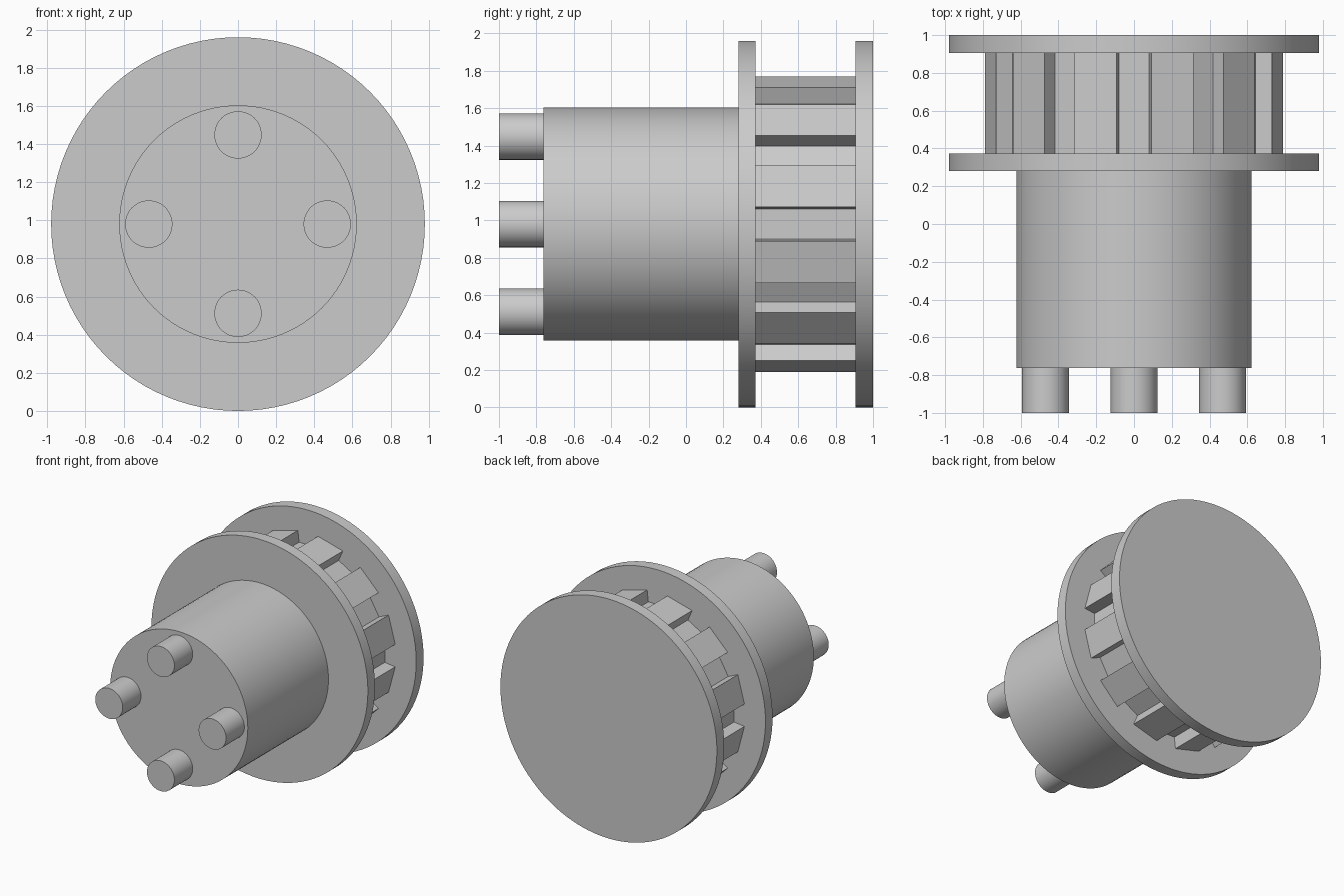
import bpy
import bmesh
from math import sin, cos, pi, radians
from mathutils import Vector

cube = bpy.data.objects.get("Cube")
if cube:
    bpy.data.objects.remove(cube, do_unlink=True)

AXIS_Z = 0.98

grey = bpy.data.materials.new("plain grey")
grey.use_nodes = True
grey.diffuse_color = (0.6, 0.6, 0.6, 1)
grey.node_tree.nodes["Principled BSDF"].inputs["Base Color"].default_value = grey.diffuse_color


def circle(radius, sides):
    return [(radius * cos(2 * pi * i / sides), radius * sin(2 * pi * i / sides))
            for i in range(sides)]


def extrude_along_y(name, outline, y0, y1, x=0.0, z=0.0, smooth=True):
    """Solid with the given (x, z) outline, from y0 back to y1."""
    bm = bmesh.new()
    face = bm.faces.new([bm.verts.new((px, y0, pz)) for px, pz in outline])
    result = bmesh.ops.extrude_face_region(bm, geom=[face], use_keep_orig=True)
    moved = [v for v in result["geom"] if isinstance(v, bmesh.types.BMVert)]
    bmesh.ops.translate(bm, verts=moved, vec=Vector((0, y1 - y0, 0)))
    bmesh.ops.recalc_face_normals(bm, faces=bm.faces)
    mesh = bpy.data.meshes.new(name)
    bm.to_mesh(mesh)
    bm.free()
    mesh.materials.append(grey)
    obj = bpy.data.objects.new(name, mesh)
    obj.location = (x, 0, AXIS_Z + z)
    bpy.context.collection.objects.link(obj)
    if smooth:
        bpy.ops.object.select_all(action="DESELECT")
        obj.select_set(True)
        bpy.context.view_layer.objects.active = obj
        bpy.ops.object.shade_smooth_by_angle(angle=radians(30))
    return obj


# Two flanges and the barrel
extrude_along_y("back_flange", circle(0.98, 96), 0.905, 1.0)
extrude_along_y("front_flange", circle(0.98, 96), 0.28, 0.372)
extrude_along_y("barrel", circle(0.623, 96), -0.763, 0.28)

# Toothed grip ring: twelve flat teeth with radial sides
TEETH, HALF_TOOTH = 12, radians(8.4)
ring = []
for i in range(TEETH):
    mid = 2 * pi * (i + 0.5) / TEETH
    for radius, offset in ((0.70, -1), (0.795, -1), (0.795, 1), (0.70, 1)):
        a = mid + offset * HALF_TOOTH
        ring.append((radius * cos(a), radius * sin(a)))
extrude_along_y("grip_ring", ring, 0.372, 0.905, smooth=False)

# Four contact pins
for name, dx, dz in (("left_pin", 1, 0), ("top_pin", 0, 1),
                     ("right_pin", -1, 0), ("bottom_pin", 0, -1)):
    extrude_along_y(name, circle(0.124, 48), -1.0, -0.763, 0.468 * dx, 0.468 * dz)
